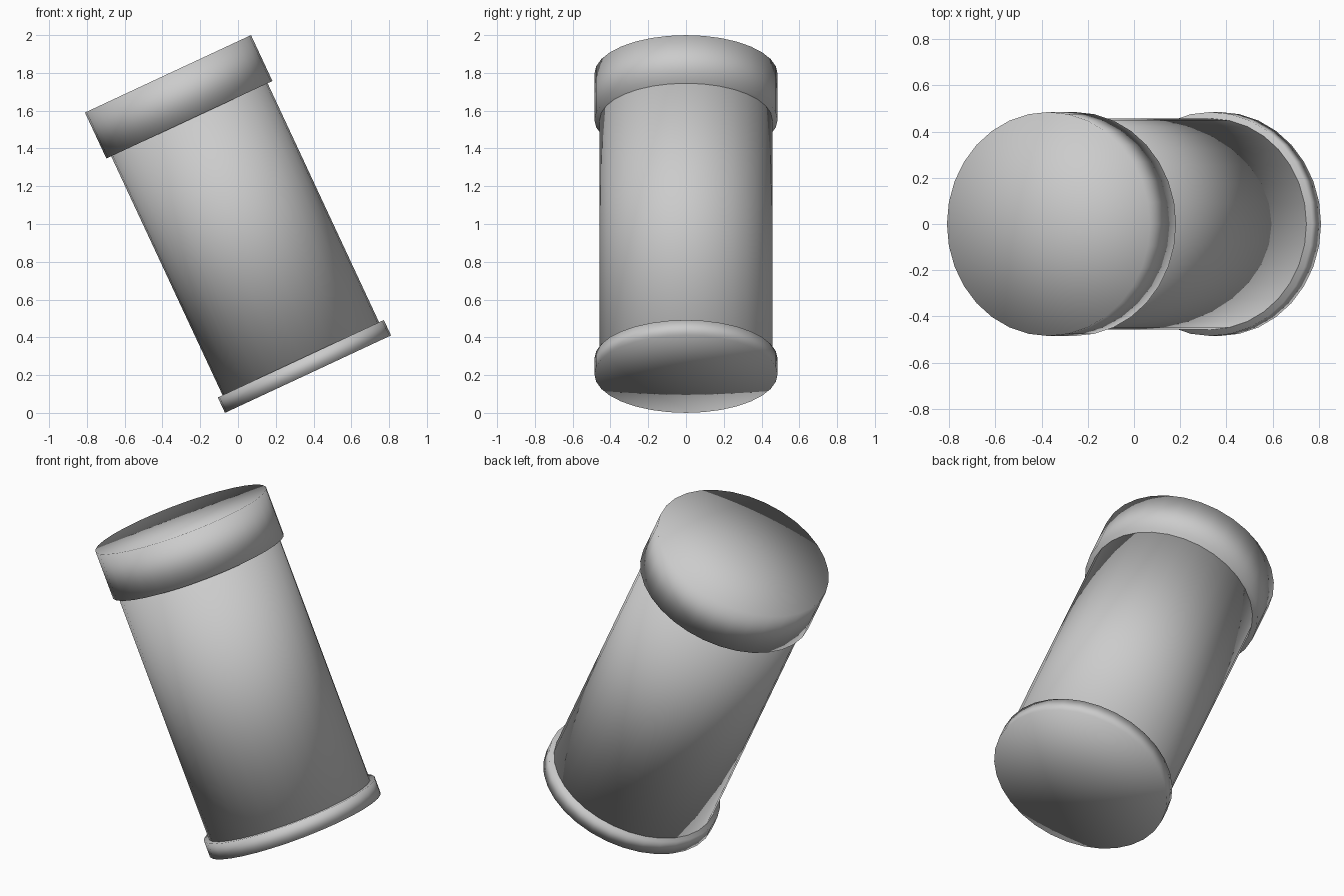
import bpy
import math
from mathutils import Matrix, Vector

cube = bpy.data.objects.get("Cube")
if cube:
    bpy.data.objects.remove(cube, do_unlink=True)

grey = bpy.data.materials.new("plain grey")
grey.use_nodes = True
color = (0.6, 0.6, 0.6, 1)
grey.diffuse_color = color
grey.node_tree.nodes["Principled BSDF"].inputs["Base Color"].default_value = color

# The whole canister leans towards -x about its own middle
lean = Matrix.Translation((0, 0, 1)) @ Matrix.Rotation(math.radians(-25), 4, "Y")
half = 0.877


def drum(name, radius, low, high):
    """Closed, softly shaded cylinder between two heights along the leaning axis."""
    bpy.ops.mesh.primitive_cylinder_add(
        vertices=32, radius=radius, depth=high - low, end_fill_type="TRIFAN")
    obj = bpy.context.object
    obj.name = name
    obj.matrix_world = lean @ Matrix.Translation(Vector((0, 0, (low + high) / 2)))
    obj.data.materials.append(grey)
    bpy.ops.object.shade_smooth()
    return obj


drum("base_rim", 0.485, -half, -half + 0.09)
drum("body", 0.457, -half + 0.04, half - 0.1)
drum("lid", 0.485, half - 0.268, half)
